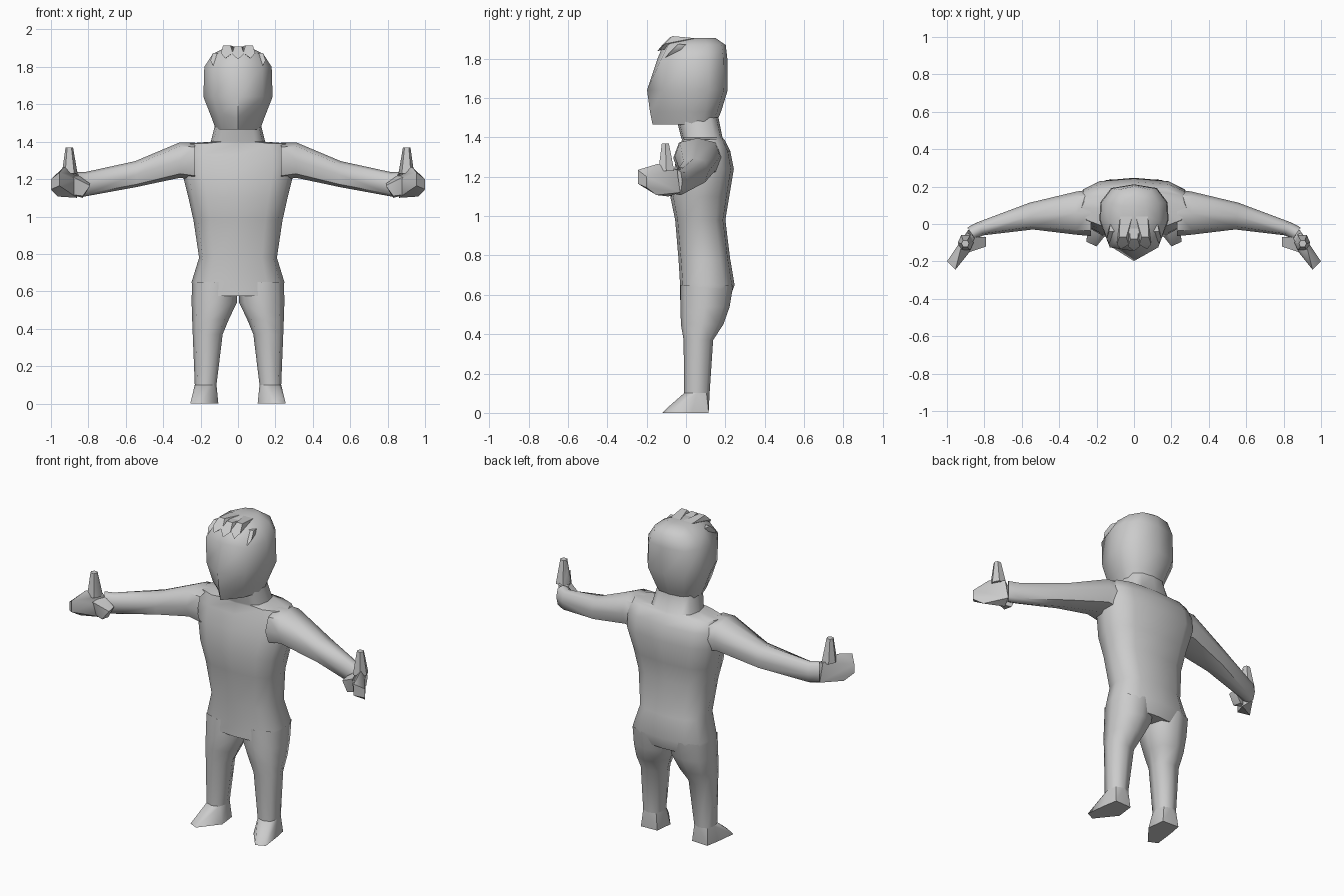
import bpy, bmesh, math
from math import sin, cos, pi, radians


def finish(name, bm, angle=55):
    bmesh.ops.recalc_face_normals(bm, faces=bm.faces[:])
    me = bpy.data.meshes.new(name)
    bm.to_mesh(me)
    bm.free()
    for p in me.polygons:
        p.use_smooth = True
    me.set_sharp_from_angle(angle=radians(angle))
    ob = bpy.data.objects.new(name, me)
    bpy.context.collection.objects.link(ob)
    return ob


def loft(name, rings, cap_start=True, cap_end=True):
    bm = bmesh.new()
    loops = [[bm.verts.new(p) for p in r] for r in rings]
    n = len(loops[0])
    for a, b in zip(loops, loops[1:]):
        for i in range(n):
            j = (i + 1) % n
            bm.faces.new((a[i], a[j], b[j], b[i]))
    if cap_start:
        bm.faces.new(loops[0])
    if cap_end:
        bm.faces.new(loops[-1])
    return finish(name, bm)


def hull(name, pts):
    bm = bmesh.new()
    for p in pts:
        bm.verts.new(p)
    res = bmesh.ops.convex_hull(bm, input=bm.verts[:])
    junk = [v for v in bm.verts if not v.link_faces]
    bmesh.ops.delete(bm, geom=junk, context='VERTS')
    return finish(name, bm, 45)


def unit_ring(n, p):
    # rounded-square cross-section in -1..1
    def f(v):
        return math.copysign(abs(v) ** p, v) if abs(v) > 1e-6 else 0.0
    return [(f(cos(2 * pi * i / n)), f(sin(2 * pi * i / n))) for i in range(n)]


def level(z, cx, hx, yf, yb, n=12, p=0.7):
    # horizontal ring between front yf and back yb
    return [(cx + hx * u, (yf + yb) / 2 + (yb - yf) / 2 * v, z) for u, v in unit_ring(n, p)]


def flip(pts, s):
    return [(s * x, y, z) for x, y, z in pts]


# Torso and neck
torso = [
    (0.575, 0.235, -0.03, 0.22), (0.65, 0.248, -0.03, 0.247),
    (0.78, 0.208, -0.038, 0.225), (0.98, 0.238, -0.055, 0.20),
    (1.10, 0.265, -0.08, 0.22), (1.24, 0.30, -0.06, 0.243),
    (1.33, 0.30, -0.04, 0.225), (1.39, 0.28, -0.02, 0.195),
    (1.40, 0.145, -0.025, 0.185), (1.50, 0.12, -0.05, 0.165)]
loft("torso", [level(z, 0, hx, yf, yb) for z, hx, yf, yb in torso], cap_end=False)


# Head with a pointed face
def head_ring(z, hx, yf, yc, ys, yb):
    half = [(0.72 * hx, yc, z), (hx, ys, z), (0.97 * hx, (ys + yb) / 2, z), (0.66 * hx, yb - 0.02, z)]
    return [(0, yf, z)] + half + [(0, yb, z)] + flip(half[::-1], -1)


loft("head", [head_ring(*r) for r in [
    (1.465, 0.118, -0.17, -0.07, 0.03, 0.15),
    (1.53, 0.142, -0.183, -0.10, 0.02, 0.178),
    (1.64, 0.185, -0.198, -0.115, 0.02, 0.212),
    (1.80, 0.18, -0.145, -0.125, 0.02, 0.21),
    (1.87, 0.135, -0.115, -0.09, 0.02, 0.202),
    (1.905, 0.065, -0.06, -0.04, 0.04, 0.15)]])

# Hair tufts fanned over the hairline
for x, y, z in [(0, -0.10, 1.90), (0.06, -0.09, 1.905), (-0.06, -0.09, 1.905),
                (0.115, -0.06, 1.865), (-0.115, -0.06, 1.865)]:
    w = 0.032
    hull("hair_tuft", [
        (x * 1.15, y - 0.045, z - 0.06), (x - w, y - 0.02, z - 0.03), (x + w, y - 0.02, z - 0.03),
        (x - w * 0.6, y + 0.02, z + 0.01), (x + w * 0.6, y + 0.02, z + 0.01),
        (x * 0.7 - w, y + 0.13, z), (x * 0.7 + w, y + 0.13, z), (x * 0.7, y + 0.12, z - 0.05)])

# Limbs, built once per side
leg = [(0.65, 0.124, 0.122, -0.028, 0.24), (0.54, 0.127, 0.121, -0.028, 0.222),
       (0.45, 0.147, 0.098, -0.026, 0.19), (0.37, 0.162, 0.08, -0.012, 0.138),
       (0.10, 0.173, 0.058, -0.01, 0.12)]
# arm sections: x, y, z, half depth, half height, yaw
arm = [(0.23, 0.06, 1.295, 0.125, 0.10, 0), (0.31, 0.058, 1.302, 0.115, 0.095, 0),
       (0.55, 0.042, 1.226, 0.072, 0.07, -8), (0.82, -0.025, 1.172, 0.038, 0.065, -20),
       (0.87, -0.05, 1.175, 0.038, 0.065, -35)]

for s, side in ((1, "left"), (-1, "right")):
    loft(side + "_leg", [flip(level(*r, n=8, p=0.8), s) for r in leg], False, False)

    # Foot, toe turned slightly outward
    foot = [(0.118, 0.11, 0), (0.225, 0.115, 0), (0.105, 0.0, 0), (0.2, -0.12, 0),
            (0.255, -0.095, 0), (0.24, 0.03, 0), (0.205, -0.09, 0.03), (0.235, -0.08, 0.025)]
    hull(side + "_foot", flip(foot + level(0.10, 0.173, 0.058, -0.01, 0.12, 8, 0.8), s))

    rings = []
    for x, y, z, hw, hh, yaw in arm:
        a = radians(yaw)
        rings.append(flip([(x - sin(a) * hw * u, y + cos(a) * hw * u, z + hh * v)
                           for u, v in unit_ring(8, 0.75)], s))
    loft(side + "_arm", rings, False, True)

    # Fist, curled fingers and raised thumb
    hull(side + "_fist", flip([
        (1.0, -0.2, 1.20), (1.0, -0.2, 1.145), (0.955, -0.245, 1.235), (0.955, -0.245, 1.165),
        (0.965, -0.15, 1.107), (0.93, -0.145, 1.265), (0.895, -0.045, 1.235), (0.885, -0.03, 1.12),
        (0.875, -0.145, 1.20), (0.86, -0.09, 1.10), (0.85, -0.07, 1.22)], s))
    hull(side + "_fingers", flip([
        (0.79, -0.07, 1.175), (0.79, -0.12, 1.165), (0.83, -0.13, 1.11), (0.83, -0.07, 1.10),
        (0.88, -0.15, 1.21), (0.86, -0.07, 1.225), (0.91, -0.11, 1.12)], s))
    hull(side + "_thumb", flip(
        level(1.23, 0.90, 0.042, -0.145, -0.055, 6, 0.8)
        + level(1.31, 0.90, 0.028, -0.13, -0.073, 6, 0.8)
        + level(1.37, 0.902, 0.02, -0.125, -0.085, 6, 0.8), s))
